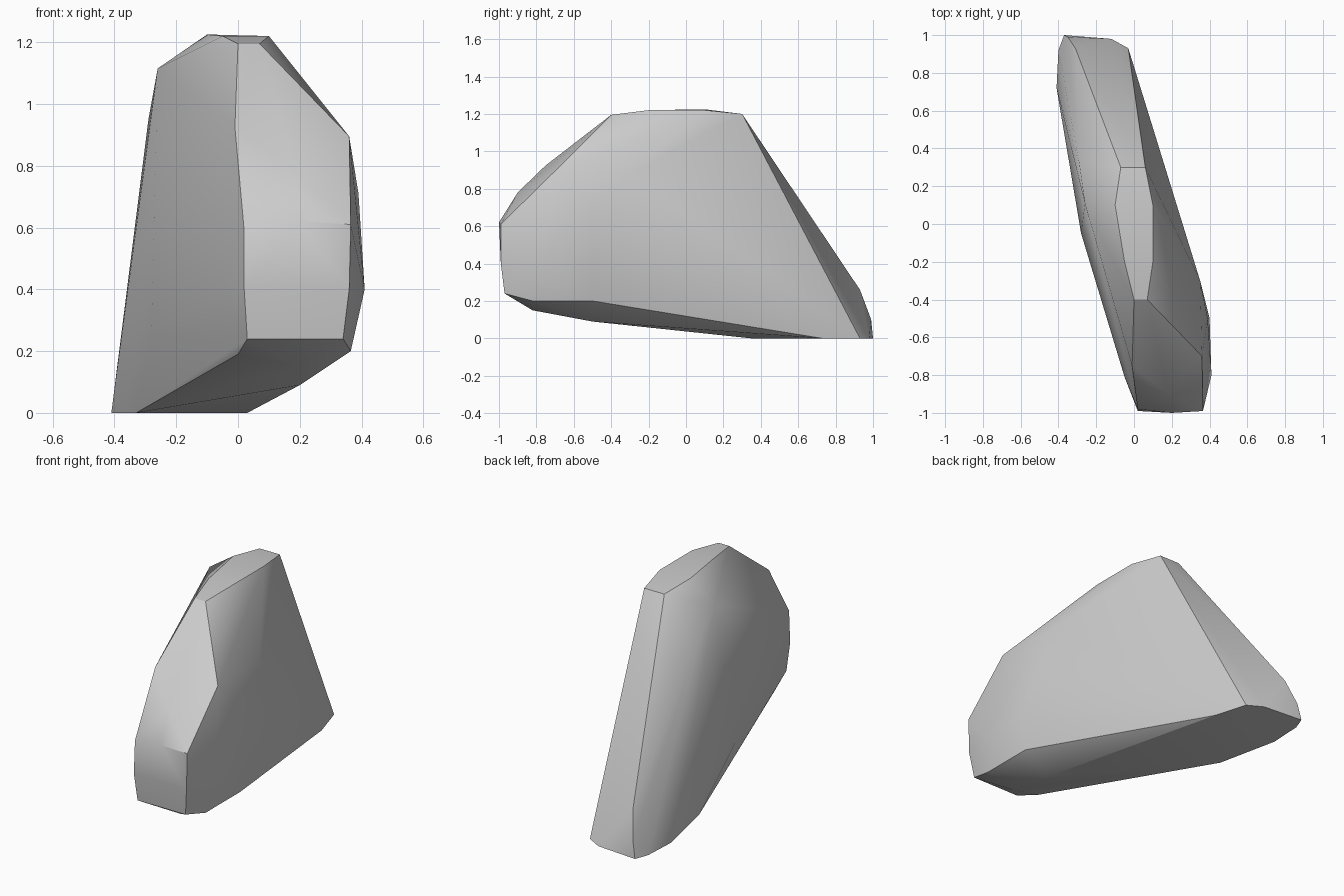
import bpy
import bmesh
from math import radians


def remove_default_cube():
    cube = bpy.data.objects.get("Cube")
    if cube:
        bpy.data.objects.remove(cube, do_unlink=True)


def make_material(name, color):
    material = bpy.data.materials.new(name)
    material.use_nodes = True
    material.diffuse_color = color
    shader = material.node_tree.nodes["Principled BSDF"]
    shader.inputs["Base Color"].default_value = color
    return material


def make_hull(name, regions, material):
    """Wrap a tight convex skin around the corner points of every region."""
    bm = bmesh.new()
    for corners in regions.values():
        for corner in corners:
            bm.verts.new([value / 100 for value in corner])
    result = bmesh.ops.convex_hull(bm, input=bm.verts)

    # Drop corners that ended up inside the skin
    inside = {item for key in ("geom_interior", "geom_unused")
              for item in result[key] if isinstance(item, bmesh.types.BMVert)}
    bmesh.ops.delete(bm, geom=list(inside), context="VERTS")

    # Merge nearly coplanar triangles into broad facets
    bmesh.ops.dissolve_limit(bm, angle_limit=radians(1),
                             verts=bm.verts, edges=bm.edges)
    bmesh.ops.recalc_face_normals(bm, faces=bm.faces)

    mesh = bpy.data.meshes.new(name)
    bm.to_mesh(mesh)
    bm.free()
    mesh.materials.append(material)
    obj = bpy.data.objects.new(name, mesh)
    bpy.context.collection.objects.link(obj)
    return obj


# Chiselled corners of the boulder, in hundredths of a unit
boulder_regions = {
    # Narrow crown, running front to back
    "crown": [(-7, 30, 120), (6, 30, 120), (10, 10, 122), (10, -20, 122),
              (7, -40, 119.5), (0, -40, 119.5), (-5, -20, 122), (-10, 10, 122.5)],
    # Blunt front end and the brow sloping up from it
    "front_end": [(2, -98, 59), (20, -100, 62), (36.5, -99, 61),
                  (36, -99, 40), (34, -97, 24), (3, -97, 24), (2, -99, 40)],
    "brow": [(-1, -75, 92.5), (36, -70, 89.5), (18, -90, 78)],
    # Bulging flanks
    "left_flank": [(35, -30, 88), (39, -50, 71), (41, -80, 40), (40, -50, 40),
                   (36.5, -82, 20), (36.5, -50, 20)],
    "right_flank": [(-26, 11, 111.5), (-29, 32, 95), (-28, -5, 25),
                    (-5, -81, 40)],
    # Long tapering tail
    "tail": [(-31, 93, 26), (-35, 99, 10), (-37, 100, 0), (-12, 98, 0),
             (-3, 93, 0), (3, 73, 0), (-40, 92, 0)],
    # Underside, rising toward the front
    "underside": [(-41, 72, 0), (-33, 35, 0), (0, -82, 19),
                  (20, -82, 15), (20, -50, 9)],
}

remove_default_cube()
stone = make_material("stone_grey", (0.6, 0.6, 0.6, 1))
boulder = make_hull("boulder", boulder_regions, stone)

# Soft facets with crisp main ridges
bpy.ops.object.select_all(action="DESELECT")
boulder.select_set(True)
bpy.context.view_layer.objects.active = boulder
bpy.ops.object.shade_smooth_by_angle(angle=radians(30))
